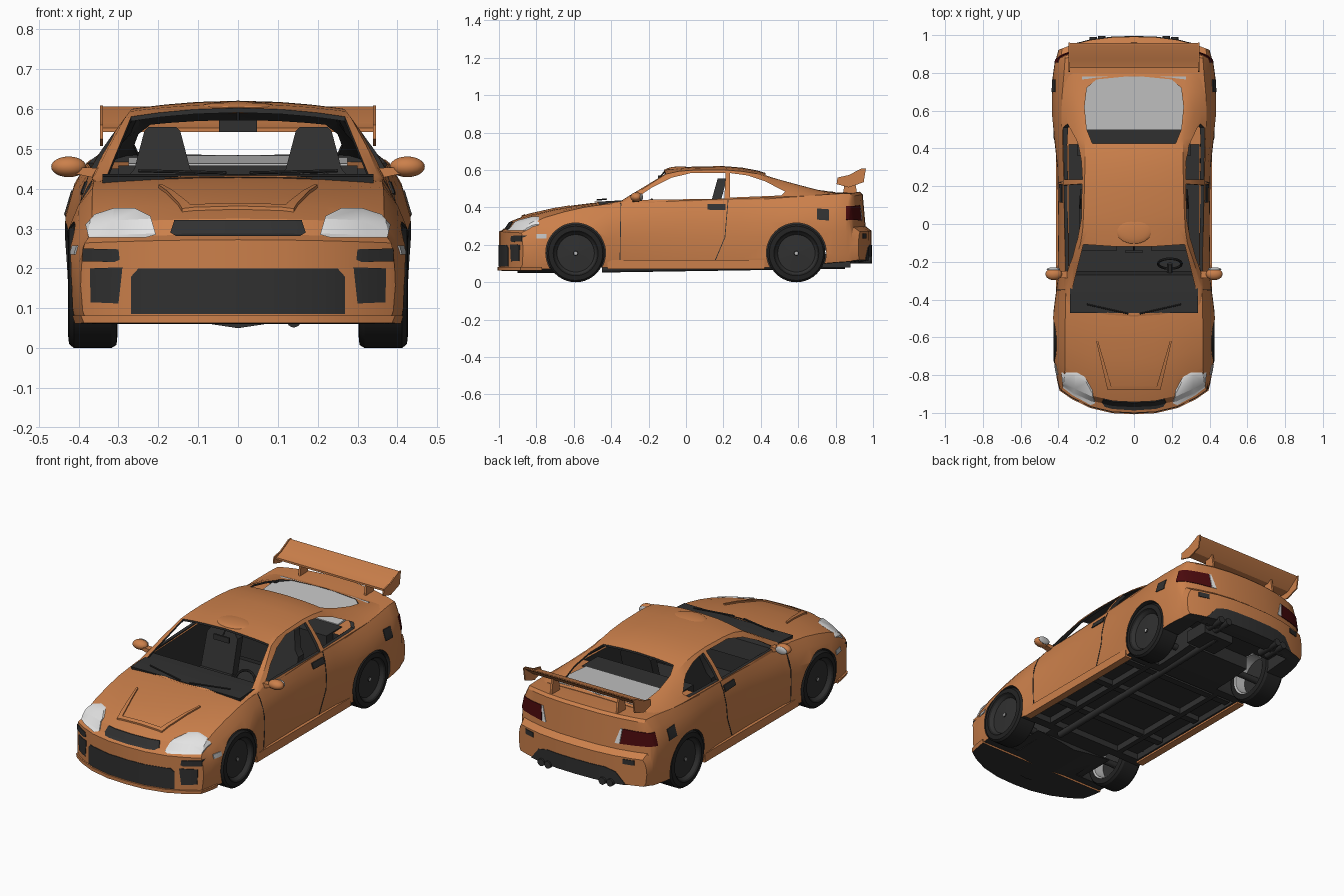
import bpy, bmesh, math
from mathutils import Matrix, Vector

if "Cube" in bpy.data.objects:
    bpy.data.objects.remove(bpy.data.objects["Cube"])

PALETTE = [("orange_paint", (0.60, 0.215, 0.07)), ("dark_trim", (0.03, 0.03, 0.03)),
           ("tyre_black", (0.016, 0.016, 0.016)), ("silver", (0.5, 0.5, 0.5)),
           ("lamp_white", (0.78, 0.78, 0.78)), ("shelf_grey", (0.56, 0.56, 0.56)),
           ("lamp_red", (0.07, 0.003, 0.004))]
ORANGE, DARK, TYRE, SILVER, LAMP, SHELF, RED = range(7)
MATS = []
for n, c in PALETTE:
    m = bpy.data.materials.new(n)
    m.diffuse_color = (*c, 1)
    m.use_nodes = True
    m.node_tree.nodes["Principled BSDF"].inputs["Base Color"].default_value = m.diffuse_color
    MATS.append(m)


def finish(name, bm, mat=None):
    bmesh.ops.recalc_face_normals(bm, faces=bm.faces[:])
    if mat is not None:
        for f in bm.faces:
            f.material_index = mat
    me = bpy.data.meshes.new(name)
    bm.to_mesh(me)
    bm.free()
    for m in MATS:
        me.materials.append(m)
    ob = bpy.data.objects.new(name, me)
    bpy.context.collection.objects.link(ob)
    return ob


def apply(ob, kind, **props):
    mod = ob.modifiers.new("m", kind)
    for k, v in props.items():
        setattr(mod, k, v)
    bpy.context.view_layer.objects.active = ob
    bpy.ops.object.modifier_apply(modifier=mod.name)
    return ob


def mirror(ob):
    return apply(ob, 'MIRROR', use_mirror_merge=False)


def cut(ob, cutter, op='DIFFERENCE'):
    apply(ob, 'BOOLEAN', object=cutter, operation=op, solver='EXACT')
    bpy.data.objects.remove(cutter)


def prism(name, pts, axis, lo, hi, mat=DARK):
    """Extrude a 2D outline along an axis: x takes (y,z), y takes (x,z), z takes (x,y)."""
    bm = bmesh.new()
    put = {'x': lambda p, d: (d, p[0], p[1]), 'y': lambda p, d: (p[0], d, p[1]),
           'z': lambda p, d: (p[0], p[1], d)}[axis]
    a = [bm.verts.new(put(p, lo)) for p in pts]
    b = [bm.verts.new(put(p, hi)) for p in pts]
    bm.faces.new(a)
    bm.faces.new(b)
    for i in range(len(pts)):
        j = (i + 1) % len(pts)
        bm.faces.new((a[i], a[j], b[j], b[i]))
    return finish(name, bm, mat)


def box(name, x0, x1, y0, y1, z0, z1, mat=DARK):
    return prism(name, [(x0, y0), (x1, y0), (x1, y1), (x0, y1)], 'z', z0, z1, mat)


def rod(name, p, q, r, mat=DARK, seg=32):
    p, q = Vector(p), Vector(q)
    bm = bmesh.new()
    rot = (q - p).to_track_quat('Z', 'Y').to_matrix().to_4x4()
    bmesh.ops.create_cone(bm, cap_ends=True, segments=seg, radius1=r, radius2=r, depth=(q - p).length,
                          matrix=Matrix.Translation((p + q) / 2) @ rot)
    return finish(name, bm, mat)


def blob(name, loc, size, mat):
    bm = bmesh.new()
    bmesh.ops.create_uvsphere(bm, u_segments=20, v_segments=12, radius=1,
                              matrix=Matrix.Translation(loc) @ Matrix.Diagonal((*size, 1)))
    return finish(name, bm, mat)


def clamp(v):
    return max(0, min(1, v))


# lower body stations: y, bottom z, half width, shoulder x, shoulder z, centre z
BODY = [(-1, .07, .395, .385, .264, .272), (-.967, .07, .405, .375, .278, .285),
        (-.94, .07, .412, .368, .312, .325), (-.85, .07, .425, .366, .347, .36),
        (-.72, .07, .43, .366, .378, .392), (-.59, .075, .432, .365, .402, .413),
        (-.45, .08, .42, .362, .418, .43), (-.3, .08, .405, .365, .426, .433),
        (0, .08, .40, .368, .435, .44), (.3, .08, .406, .372, .445, .45),
        (.45, .08, .422, .378, .45, .455), (.59, .085, .435, .383, .457, .46),
        (.72, .095, .435, .38, .465, .472), (.85, .105, .43, .37, .473, .482),
        (.93, .11, .42, .365, .474, .484), (.945, .11, .415, .362, .46, .47),
        (.96, .115, .41, .385, .295, .30), (.992, .12, .40, .38, .27, .275)]
FR = [0, .3, .6, .85, 1]


def warp(x, y):
    a = (abs(x) / .42) ** 2.5
    if y < 0:
        return y + .15 * a * clamp((-.3 - y) / .6)
    return y - .08 * a * clamp((y - .5) / .45)


def make_body(name, grow=0.0):
    bm = bmesh.new()
    rings = []
    for y, zb, w, ws, zs, zc in BODY:
        h = zs - zb
        half = [(f * w * .965, zb) for f in FR]
        half += [(w * .987, zb + .12 * h), (w, zb + .45 * h), (w * .996, zb + .65 * h),
                 (.55 * w + .45 * ws, zb + .86 * h)]
        half += [(f * ws, zs + (zc - zs) * (1 - f * f)) for f in FR[::-1]]
        ring = half + [(-x, z) for x, z in half[-2:0:-1]]
        rings.append([bm.verts.new((x, warp(x, y), z)) for x, z in ring])
    n = len(rings[0])
    for a, b in zip(rings, rings[1:]):
        for i in range(n):
            bm.faces.new((a[i], a[(i + 1) % n], b[(i + 1) % n], b[i]))
    for r in (rings[0], rings[-1]):
        for s in (1, -1):
            for k in range(4):
                bm.faces.new([r[s * i % n] for i in (k, k + 1, 12 - k, 13 - k)])
            bm.faces.new([r[s * i % n] for i in range(4, 10)])
    bmesh.ops.recalc_face_normals(bm, faces=bm.faces[:])
    bm.normal_update()
    for f in bm.faces:
        f.material_index = DARK if f.normal.z < -.8 and f.calc_center_median().z < .2 else ORANGE
    shift = [(v, v.normal * grow) for v in bm.verts]
    for v, d in shift:
        v.co += d
    return finish(name, bm)


def inlay(name, pts, axis, lo, hi, mat, grow=.004, both=True):
    """Thin plate following the body surface inside an outline."""
    ob = make_body(name, grow)
    cut(ob, prism("cutter", pts, axis, lo, hi), 'INTERSECT')
    for p in ob.data.polygons:
        p.material_index = DARK if p.normal.z < -.9 and p.center.z < .08 else mat
    return mirror(ob) if both else ob


# body shell with cabin well, wheel arches and recessed underside
body = make_body("body")
cut(body, box("cutter", -.345, .345, -.42, .42, .15, .7))
cut(body, box("cutter", -.36, .36, -.40, .40, .0, .115))
cut(body, box("cutter", -.31, .31, .70, .90, .0, .17))
for y in (-.59, .59):
    for s in (1, -1):
        cut(body, rod("cutter", (s * .2, y, .157), (s * .6, y, .157), .16, DARK, 48))

# greenhouse stations: y, belt x, belt z, roof edge x, edge z, centre z
ROOF = [(-.49, .352, .412, .342, .42, .43), (-.40, .364, .421, .352, .432, .465),
        (-.25, .367, .428, .322, .508, .533), (-.12, .369, .433, .284, .578, .603),
        (-.04, .37, .436, .272, .594, .613), (.05, .371, .44, .267, .60, .619), (.2, .373, .445, .262, .601, .621),
        (.3, .376, .448, .26, .593, .613), (.38, .379, .451, .259, .58, .598), (.45, .381, .455, .262, .56, .577),
        (.58, .384, .459, .277, .525, .537), (.70, .38, .463, .29, .493, .502),
        (.80, .368, .466, .30, .476, .481)]


def make_cabin(name, rows, inset, drop, mat):
    bm = bmesh.new()
    rings = []
    for y, xb, zb, xr, zr, zc in rows:
        xb, xr, zr, zc = xb - inset, xr - inset, zr - inset * .8, zc - inset
        half = [(xb - .006, zb - drop), (xb, zb - inset)]
        half += [(xb + (xr - xb) * t + .03 * t * (1 - t), zb - inset + (zr - zb + inset) * t) for t in (.33, .67)]
        half += [(f * xr, zr + (zc - zr) * (1 - f * f)) for f in (1, .9, .7, .4, 0)]
        ring = half + [(-x, z) for x, z in half[-2::-1]]
        rings.append([bm.verts.new((x, y + .07 * (x / .37) ** 2 * clamp(-y / .4), z)) for x, z in ring])
    n = len(rings[0])
    for a, b in zip(rings, rings[1:]):
        for i in range(n):
            bm.faces.new((a[i], a[(i + 1) % n], b[(i + 1) % n], b[i]))
    for r in (rings[0], rings[-1]):
        for i in range(7):
            bm.faces.new((r[i], r[i + 1], r[15 - i], r[16 - i]))
        bm.faces.new((r[7], r[8], r[9]))
    return finish(name, bm, mat)


def sym(pts):
    return pts + [(-x, y) for x, y in pts[::-1] if x]


# hollow cabin with open windows
roof = make_cabin("roof", ROOF, 0, .03, ORANGE)
cut(roof, make_cabin("cutter", ROOF[1:-1], .012, .08, DARK))
cut(roof, prism("cutter", [(-.28, .440), (.205, .447), (.212, .585), (.03, .585), (-.08, .558), (-.18, .508)],
                'x', -.6, .6))
cut(roof, prism("cutter", [(.235, .453), (.235, .584), (.33, .571), (.42, .541), (.53, .485), (.51, .464)],
                'x', -.6, .6))
cut(roof, prism("cutter", sym([(0, -.482), (.2, -.464), (.30, -.425), (.334, -.372), (.268, -.108), (.12, -.118)]),
                'z', .3, .8))
cut(roof, prism("cutter", sym([(.22, .425), (.25, .5), (.262, .62), (.25, .72), (.2, .765), (0, .785)]), 'z', .3, .8))
blob("roof_scoop", (0, -.03, .604), (.10, .075, .015), ORANGE)

# front details
inlay("lower_grille", sym([(.268, .085), (.268, .18), (.25, .2)]), 'y', -1.1, -.8, DARK, both=False)
inlay("upper_grille", sym([(.155, .281), (.17, .29), (.16, .321)]), 'y', -1.1, -.8, DARK, both=False)
inlay("corner_vent", [(.30, .112), (.37, .115), (.372, .2), (.29, .203)], 'y', -1.1, -.77, DARK)
inlay("fog_vent", [(.297, .222), (.31, .216), (.39, .218), (.39, .25), (.30, .248)], 'y', -1.1, -.77, DARK)
inlay("headlight", [(.206, .285), (.23, .278), (.375, .278), (.383, .31), (.36, .336), (.31, .352), (.26, .352),
                    (.22, .332)], 'y', -1.1, -.785, LAMP, .006)
inlay("side_marker", [(-.80, .235), (-.745, .235), (-.745, .258), (-.80, .258)], 'x', .36, .5, SILVER)
inlay("hood_ridge", [(-.2, -.62), (-.14, -.88), (.14, -.88), (.2, -.62), (.19, -.62), (.12, -.86),
                     (-.12, -.86), (-.19, -.62)], 'z', .3, .6, ORANGE, .008, False)
inlay("front_lip", [(-.45, .06), (.45, .06), (.45, .082), (-.45, .082)], 'y', -1.1, -.77, ORANGE, .01, False)

# side details
inlay("front_door_seam", [(-.355, .11), (-.351, .11), (-.346, .42), (-.35, .42)], 'x', .355, .5, DARK, .002)
inlay("rear_door_seam", [(.155, .12), (.16, .12), (.21, .24), (.227, .44), (.223, .44), (.206, .24)],
      'x', .355, .5, DARK, .002)
inlay("door_handle", [(.115, .388), (.212, .385), (.212, .418), (.115, .418)], 'x', .355, .5, DARK, .006)
inlay("side_vent", [(.70, .335), (.765, .33), (.765, .39), (.70, .395)], 'x', .36, .5, DARK)
mirror(box("side_skirt", .37, .412, -.42, .42, .07, .118, ORANGE))

# rear details
inlay("tail_light", [(.245, .33), (.45, .335), (.45, .405), (.255, .412)], 'y', .855, 1.1, RED)
inlay("reverse_light", [(.215, .33), (.242, .33), (.252, .412), (.242, .412)], 'y', .855, 1.1, LAMP)
inlay("rear_marker", [(.28, .235), (.34, .235), (.34, .262), (.28, .262)], 'y', .85, 1.1, DARK)
inlay("diffuser", sym([(.31, .1), (.24, .185), (.18, .2)]), 'y', .92, 1.1, DARK, both=False)
mirror(rod("exhaust_tip", (.17, .85, .12), (.17, .995, .12), .02, DARK))
mirror(rod("outer_exhaust_tip", (.215, .85, .12), (.215, .99, .12), .02, DARK))

# rear wing
prism("wing_blade", [(.825, .542), (.88, .546), (.95, .598), (.957, .607), (.945, .606), (.87, .566), (.825, .553)],
      'x', -.342, .342, ORANGE)
mirror(prism("wing_end_plate", [(.805, .525), (.87, .507), (.95, .535), (.962, .609), (.94, .609), (.87, .573),
                                (.81, .56)], 'x', .339, .346, ORANGE))
mirror(prism("wing_strut", [(.84, .47), (.915, .47), (.90, .565), (.85, .55)], 'x', .20, .212, ORANGE))

# door mirrors
mirror(blob("mirror_housing", (.425, -.265, .455), (.044, .032, .026), ORANGE))
mirror(prism("mirror_stalk", [(.35, .425), (.42, .44), (.42, .455), (.35, .452)], 'y', -.285, -.25, ORANGE))
mirror(blob("mirror_glass", (.427, -.24, .455), (.036, .010, .021), SILVER))

# interior
prism("dashboard", [(-.47, .431), (-.36, .437), (-.27, .432), (-.25, .34), (-.43, .30)], 'x', -.34, .34)
for s in (1, -1):
    seat = prism("seat_back", [(s * .19 + x, z) for x, z in
                               [(-.1, .18), (.1, .18), (.095, .42), (.07, .45), (.045, .545), (.035, .555),
                                (-.035, .555), (-.045, .545), (-.07, .45), (-.095, .42)]], 'y', .07, .12)
    for v in seat.data.vertices:
        v.co.y += (v.co.z - .2) * .28
    box("seat_cushion", s * .19 - .1, s * .19 + .1, -.14, .1, .14, .24)
box("rear_bench", -.30, .30, .36, .5, .2, .458)
prism("parcel_shelf", [(.5, .44), (.5, .463), (.78, .484), (.78, .44)], 'x', -.275, .275, SHELF)
box("inside_mirror", -.048, .048, -.15, -.14, .542, .572)
rod("inside_mirror_stem", (0, -.143, .56), (0, -.11, .595), .004, DARK, 8)
bpy.ops.mesh.primitive_torus_add(major_radius=.062, minor_radius=.007, major_segments=24, minor_segments=8,
                                 location=(.19, -.21, .385), rotation=(math.radians(65), 0, 0))
wheel = bpy.context.object
wheel.name = "steering_wheel"
wheel.data.materials.append(MATS[DARK])
rod("steering_column", (.19, -.21, .385), (.19, -.29, .35), .015, DARK, 12)
mirror(rod("wiper", (.03, -.475, .440), (.25, -.425, .445), .004, DARK, 8))

# wheels: turned profile of (radius, x) with one colour per band
PROFILE = [(0, .414), (.01, .414), (.012, .408), (.03, .406), (.1, .402), (.112, .42), (.12, .427), (.145, .424),
           (.155, .412), (.155, .318), (.147, .305), (.118, .302), (.108, .308), (.103, .365), (0, .365)]
BAND = [SILVER, DARK, DARK, DARK, DARK, TYRE, TYRE, TYRE, TYRE, TYRE, TYRE, SILVER, SILVER, DARK]
for name, y in (("front_wheel", -.59), ("rear_wheel", .59)):
    bm = bmesh.new()
    n = 40
    loops = [[bm.verts.new((x, y + r * math.cos(2 * math.pi * i / n), .155 + r * math.sin(2 * math.pi * i / n)))
              for i in range(n)] for r, x in PROFILE]
    for a, b, mat in zip(loops, loops[1:], BAND):
        for i in range(n):
            bm.faces.new((a[i], a[(i + 1) % n], b[(i + 1) % n], b[i])).material_index = mat
    bmesh.ops.remove_doubles(bm, verts=bm.verts[:], dist=.0001)
    mirror(finish(name, bm))
    rod(name + "_axle", (-.37, y, .13), (.37, y, .13), .018)

# underbody
rod("exhaust_pipe", (.14, -.45, .07), (.14, .85, .09), .018)
box("silencer", .05, .24, .73, .88, .08, .15)
prism("engine_tray", [(-.25, .08), (-.1, .065), (0, .05), (.1, .065), (.25, .08)], 'y', -.9, -.5)
mirror(box("floor_rail", .22, .25, -.42, .42, .08, .12))
for y in (-.2, .1, .36):
    box("cross_member", -.35, .35, y - .02, y + .02, .085, .12)

# smooth shading with sharp edges kept
bpy.ops.object.select_all(action='SELECT')
bpy.context.view_layer.objects.active = body
bpy.ops.object.shade_smooth_by_angle(angle=math.radians(30))
